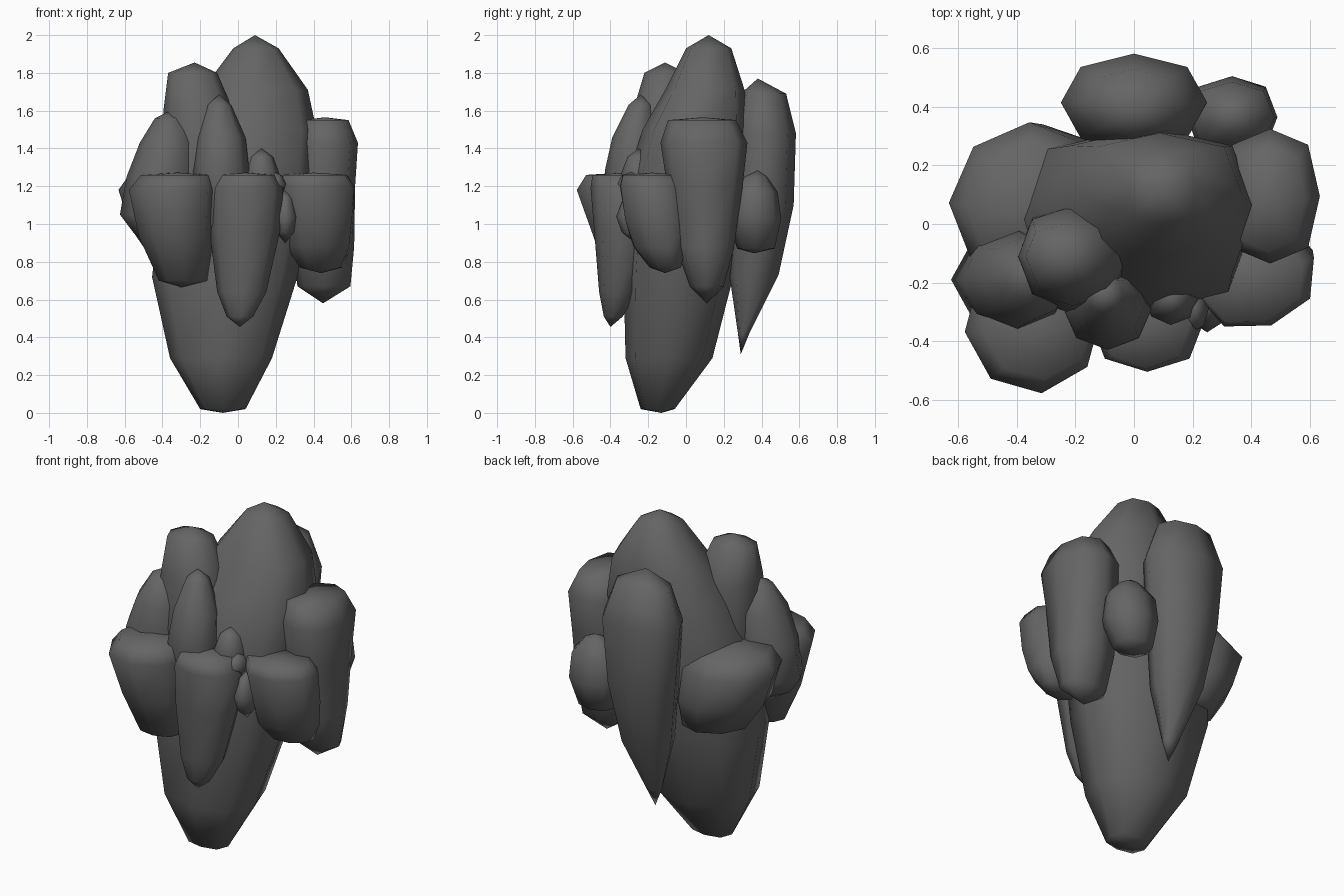
import bpy, bmesh, math

SIDES = 8
stone = bpy.data.materials.new("dark_grey")
stone.diffuse_color = (0.13, 0.13, 0.13, 1)

def lobe(name, rings, bottom, top, square=1.0, yaw=0):
    """Faceted pod lofted through elliptical rings (z, cx, cy, rx, ry), closed by two tips.
    square scales the diagonal corners, yaw turns each ring (degrees)."""
    bm = bmesh.new()
    c, s = math.cos(math.radians(yaw)), math.sin(math.radians(yaw))
    loops = []
    for z, cx, cy, rx, ry in rings:
        loop = []
        for i in range(SIDES):
            a, k = i * math.tau / SIDES, square if i % 2 else 1.0
            x, y = rx * k * math.cos(a), ry * k * math.sin(a)
            loop.append(bm.verts.new((cx + x * c - y * s, cy + x * s + y * c, z)))
        loops.append(loop)
    lo, hi = bm.verts.new(bottom), bm.verts.new(top)
    for i in range(SIDES):
        j = (i + 1) % SIDES
        bm.faces.new((lo, loops[0][j], loops[0][i]))
        bm.faces.new((hi, loops[-1][i], loops[-1][j]))
        for a, b in zip(loops, loops[1:]):
            bm.faces.new((a[i], a[j], b[j], b[i]))
    for f in bm.faces:
        f.smooth = True
    me = bpy.data.meshes.new(name)
    bm.to_mesh(me)
    bm.free()
    me.materials.append(stone)
    ob = bpy.data.objects.new(name, me)
    bpy.context.collection.objects.link(ob)
    return ob

# Tall central core
lobe("core", [(0.02, -0.08, -0.15, 0.12, 0.09), (0.29, -0.09, -0.09, 0.27, 0.23),
              (0.72, -0.07, -0.04, 0.385, 0.29), (1.25, 0.01, 0.01, 0.40, 0.315),
              (1.5, 0.06, 0.05, 0.355, 0.28), (1.71, 0.09, 0.10, 0.28, 0.21),
              (1.93, 0.095, 0.12, 0.12, 0.12)], (-0.08, -0.13, 0.0), (0.09, 0.12, 2.0), 1.1)

# Upper lobes on the front left
lobe("upper_left_lobe", [(0.9, -0.2, -0.14, 0.15, 0.12), (1.3, -0.2, -0.12, 0.2, 0.19),
                         (1.6, -0.21, -0.11, 0.185, 0.17), (1.80, -0.24, -0.11, 0.13, 0.11)],
     (-0.2, -0.14, 0.8), (-0.23, -0.11, 1.855), 1.05)
lobe("shoulder_left_lobe", [(0.95, -0.40, -0.2, 0.15, 0.14), (1.05, -0.42, -0.19, 0.205, 0.17),
                            (1.25, -0.40, -0.19, 0.19, 0.17), (1.43, -0.37, -0.19, 0.15, 0.15),
                            (1.56, -0.36, -0.18, 0.08, 0.08)],
     (-0.38, -0.2, 0.85), (-0.36, -0.17, 1.6), 0.97)
lobe("upper_front_lobe", [(1.0, -0.09, -0.28, 0.11, 0.11), (1.28, -0.09, -0.29, 0.15, 0.14),
                          (1.46, -0.09, -0.27, 0.13, 0.12), (1.63, -0.10, -0.24, 0.065, 0.065)],
     (-0.08, -0.28, 0.85), (-0.10, -0.24, 1.685))

# Lower hanging lobes around the front
lobe("lower_left_lobe", [(0.70, -0.29, -0.32, 0.13, 0.09), (0.93, -0.325, -0.32, 0.2, 0.17),
                         (1.18, -0.345, -0.34, 0.235, 0.24), (1.26, -0.325, -0.35, 0.19, 0.18)],
     (-0.3, -0.3, 0.665), (-0.32, -0.34, 1.272), 1.0, 7)
lobe("lower_front_lobe", [(0.51, 0.01, -0.385, 0.07, 0.05), (0.64, 0.02, -0.36, 0.13, 0.10),
                          (0.95, 0.035, -0.33, 0.185, 0.155), (1.19, 0.045, -0.33, 0.195, 0.175),
                          (1.26, 0.04, -0.34, 0.15, 0.155)],
     (0.01, -0.4, 0.455), (0.04, -0.33, 1.272), 1.05)
lobe("lower_right_lobe", [(0.77, 0.44, -0.11, 0.12, 0.08), (0.88, 0.43, -0.14, 0.18, 0.14),
                          (1.02, 0.425, -0.15, 0.195, 0.18), (1.2, 0.415, -0.18, 0.21, 0.175),
                          (1.26, 0.405, -0.19, 0.18, 0.15)],
     (0.44, -0.11, 0.74), (0.40, -0.18, 1.272), 1.04, 18)

# Right and rear lobes
lobe("right_lobe", [(0.67, 0.455, 0.11, 0.14, 0.09), (0.88, 0.45, 0.10, 0.165, 0.155),
                    (1.2, 0.455, 0.10, 0.165, 0.2), (1.43, 0.465, 0.095, 0.17, 0.23),
                    (1.55, 0.46, 0.085, 0.125, 0.18)],
     (0.45, 0.11, 0.58), (0.46, 0.09, 1.565), 1.08)
lobe("back_lobe", [(0.42, 0.0, 0.305, 0.05, 0.03), (0.73, 0.0, 0.36, 0.15, 0.13),
                   (1.1, 0.0, 0.405, 0.21, 0.165), (1.48, 0.0, 0.415, 0.25, 0.167),
                   (1.69, 0.0, 0.41, 0.17, 0.12)],
     (0.0, 0.29, 0.31), (0.0, 0.38, 1.77), 1.03)
lobe("back_right_lobe", [(0.87, 0.32, 0.37, 0.11, 0.1), (1.03, 0.335, 0.365, 0.155, 0.14),
                         (1.17, 0.335, 0.365, 0.145, 0.12), (1.25, 0.34, 0.37, 0.07, 0.06)],
     (0.32, 0.36, 0.845), (0.34, 0.38, 1.285), 1.05)
lobe("back_left_lobe", [(0.82, -0.29, 0.12, 0.19, 0.15), (0.98, -0.33, 0.1, 0.26, 0.22),
                        (1.18, -0.365, 0.08, 0.275, 0.26), (1.27, -0.36, 0.07, 0.22, 0.2)],
     (-0.28, 0.12, 0.78), (-0.37, 0.05, 1.295), 1.0, 45)

# Small filler nubs between the front lobes
def nub(name, x, y, z, rx, ry, h):
    lobe(name, [(z - 0.6 * h, x, y, rx * 0.7, ry * 0.7), (z, x, y, rx, ry),
                (z + 0.7 * h, x, y, rx * 0.6, ry * 0.6)], (x, y, z - h), (x, y, z + h))

nub("centre_nub", 0.125, -0.25, 1.25, 0.10, 0.10, 0.15)
nub("gap_nub", 0.2, -0.29, 1.21, 0.055, 0.08, 0.065)
nub("side_nub", 0.25, -0.27, 1.04, 0.065, 0.10, 0.14)
